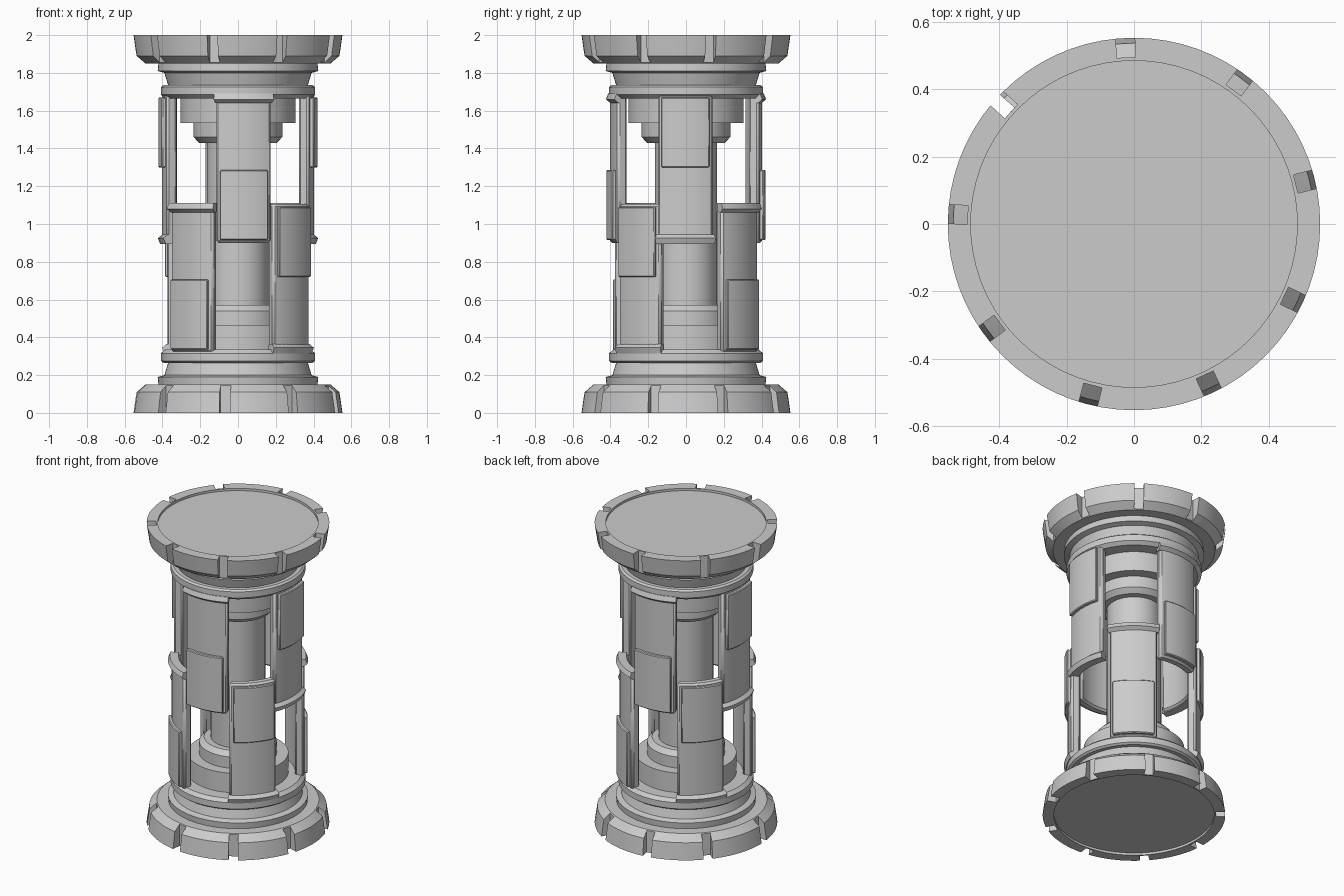
import bpy, bmesh, math
from mathutils import Matrix

if "Cube" in bpy.data.objects:
    bpy.data.objects.remove(bpy.data.objects["Cube"])

SEG = 72


def finish(bm, name, smooth=True):
    bmesh.ops.recalc_face_normals(bm, faces=bm.faces)
    me = bpy.data.meshes.new(name)
    bm.to_mesh(me)
    bm.free()
    ob = bpy.data.objects.new(name, me)
    bpy.context.collection.objects.link(ob)
    if smooth:
        bpy.ops.object.select_all(action='DESELECT')
        ob.select_set(True)
        bpy.context.view_layer.objects.active = ob
        bpy.ops.object.shade_smooth_by_angle(angle=math.radians(25))
    return ob


def lathe(name, prof):
    """Spin an open (r, z) profile around z and cap both ends."""
    bm = bmesh.new()
    rings = [[bm.verts.new((r * math.cos(2 * math.pi * i / SEG),
                            r * math.sin(2 * math.pi * i / SEG), z))
              for i in range(SEG)] for r, z in prof]
    for a, b in zip(rings, rings[1:]):
        for i in range(SEG):
            j = (i + 1) % SEG
            bm.faces.new((a[i], a[j], b[j], b[i]))
    bm.faces.new(rings[0])
    bm.faces.new(rings[-1])
    return finish(bm, name)


def sector(name, prof, centre, width, bevel=0.0):
    """Sweep a closed (r, z) profile through an arc given in degrees."""
    bm = bmesh.new()
    n = 10
    cols = []
    for i in range(n + 1):
        t = math.radians(centre - width / 2 + width * i / n)
        cols.append([bm.verts.new((r * math.cos(t), r * math.sin(t), z)) for r, z in prof])
    m = len(prof)
    for a, b in zip(cols, cols[1:]):
        for k in range(m):
            bm.faces.new((a[k], b[k], b[(k + 1) % m], a[(k + 1) % m]))
    bm.faces.new(cols[0])
    bm.faces.new(cols[-1])
    ob = finish(bm, name)
    if bevel:
        mod = ob.modifiers.new("bevel", 'BEVEL')
        mod.width = bevel
        mod.segments = 1
        mod.limit_method = 'ANGLE'
        mod.angle_limit = math.radians(40)
    return ob


def rect(r0, r1, z0, z1):
    return [(r0, z0), (r1, z0), (r1, z1), (r0, z1)]


# End caps: recessed disc, notched rim, collar, ring and stepped drum
rim = [(0.485, 0.015), (0.485, 0.0), (0.553, 0.0), (0.537, 0.11), (0.49, 0.15), (0.40, 0.15)]
collar = [(0.42, 0.14), (0.425, 0.19), (0.39, 0.20), (0.37, 0.265),
          (0.395, 0.265), (0.408, 0.275), (0.408, 0.315), (0.385, 0.335)]
drum = [(0.305, 0.32), (0.305, 0.465), (0.235, 0.465), (0.235, 0.54), (0.205, 0.57), (0.16, 0.57)]
notches = {'base': [139 - 39.4 * k for k in range(9)],
           'top': [137.5 + 39.4 * k for k in range(9)]}

for end in ('base', 'top'):
    def flip(p):
        return [(r, z if end == 'base' else 2 - z) for r, z in p]
    rim_ob = lathe(end + '_rim', flip(rim))
    lathe(end + '_collar', flip(collar))
    lathe(end + '_drum', flip(drum))
    # notch cutters
    bm = bmesh.new()
    for a in notches[end]:
        mat = (Matrix.Rotation(math.radians(a), 4, 'Z')
               @ Matrix.Translation((0.595, 0, 0.075 if end == 'base' else 1.925))
               @ Matrix.Diagonal((0.2, 0.056, 0.3, 1)))
        bmesh.ops.create_cube(bm, size=1, matrix=mat)
    cutter = finish(bm, end + '_notch_cutter', False)
    cutter.hide_render = True
    cutter.hide_set(True)
    mod = rim_ob.modifiers.new("notches", 'BOOLEAN')
    mod.operation = 'DIFFERENCE'
    mod.solver = 'EXACT'
    mod.object = cutter

# Central column
lathe('core_column', [(0.165, 0.5), (0.165, 1.5)])


# Curved armour panels: shell, raised plate at one end, lip at the other
def panel(name, centre, z0, z1, lip_top):
    def zz(p):
        return [(r, z0 + h if lip_top else z1 - h) for r, h in p]
    h = z1 - z0
    sector(name + '_shell', rect(0.345, 0.402, z0, z1), centre, 43, 0.012)
    sector(name + '_plate', zz(rect(0.385, 0.422, 0.015, 0.385)), centre, 35.5, 0.005)
    lip = [(0.36, h - 0.04), (0.40, h - 0.045), (0.424, h - 0.025), (0.412, h + 0.005), (0.36, h + 0.005)]
    sector(name + '_lip', zz(lip), centre, 44.5)


for i, (a, top) in enumerate([(-85.5, True), (-0.5, False), (94.5, True), (179.5, False)]):
    panel(f'upper_panel_{i}', a, 0.90, 1.685, top)
for i, (a, top) in enumerate([(-130.5, True), (-41, False), (49.5, True), (139, False)]):
    panel(f'lower_panel_{i}', a, 0.32, 1.105, top)
